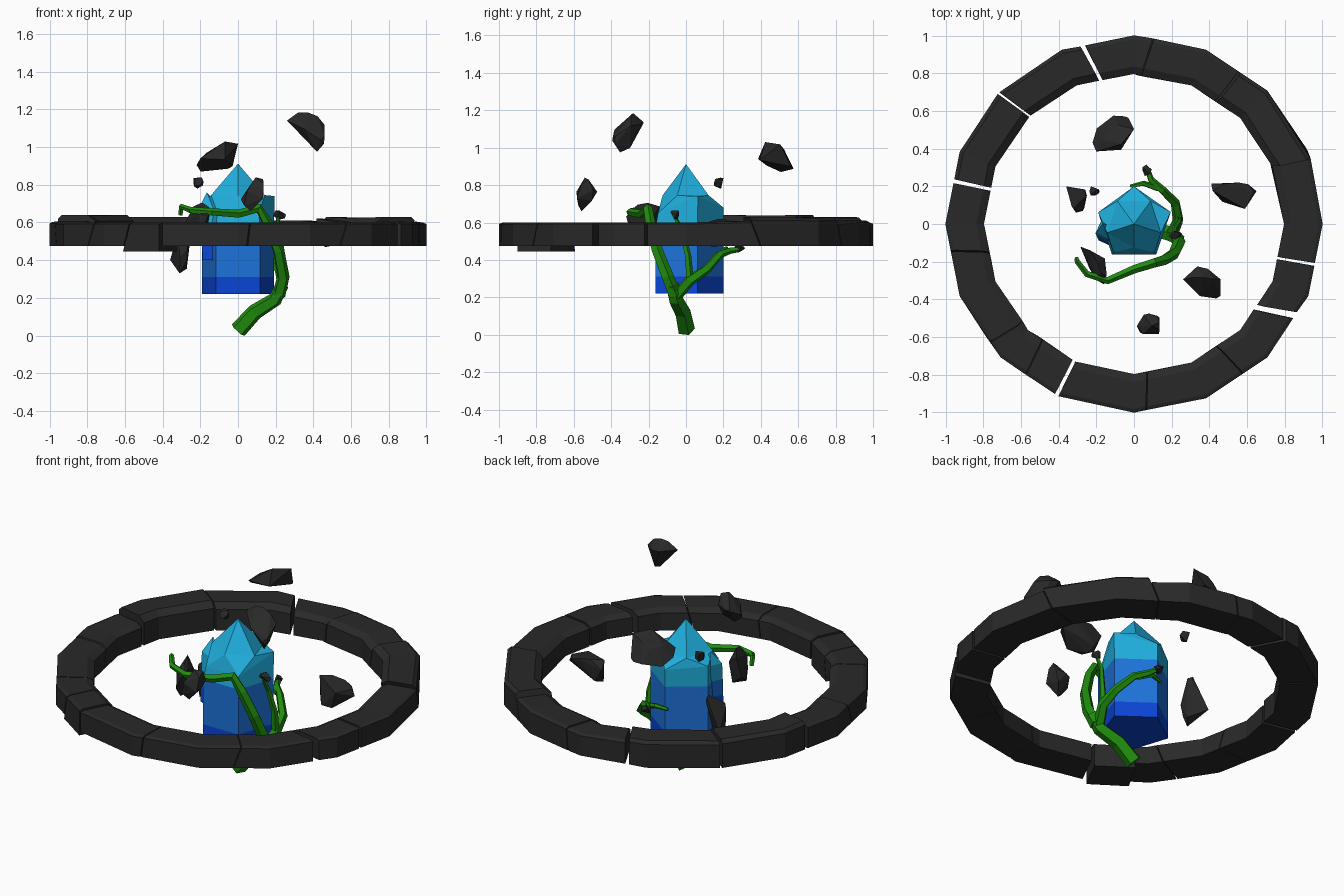
import bpy, bmesh, math, random
from mathutils import Vector

if "Cube" in bpy.data.objects:
    bpy.data.objects.remove(bpy.data.objects["Cube"])

def material(name, rgb):
    m = bpy.data.materials.new(name)
    m.diffuse_color = (*rgb, 1)
    m.use_nodes = True
    m.node_tree.nodes["Principled BSDF"].inputs["Base Color"].default_value = m.diffuse_color
    return m

STONE = material("dark stone", (0.022, 0.022, 0.022))
GREEN = material("vine green", (0.014, 0.26, 0.004))
CYAN = material("crystal cyan", (0.014, 0.42, 0.72))
BLUE = material("crystal blue", (0.012, 0.17, 0.70))
DEEP = material("crystal deep blue", (0.003, 0.06, 0.66))

def finish(bm, name, mats):
    bmesh.ops.recalc_face_normals(bm, faces=bm.faces)
    me = bpy.data.meshes.new(name)
    bm.to_mesh(me)
    bm.free()
    for m in mats:
        me.materials.append(m)
    ob = bpy.data.objects.new(name, me)
    bpy.context.collection.objects.link(ob)
    return ob

def loft(bm, rings, cap_start=True, cap_end=True):
    vs = [[bm.verts.new(p) for p in r] for r in rings]
    n = len(vs[0])
    for a, b in zip(vs, vs[1:]):
        for i in range(n):
            j = (i + 1) % n
            bm.faces.new((a[i], a[j], b[j], b[i]))
    if cap_start:
        bm.faces.new(vs[0][::-1])
    if cap_end:
        bm.faces.new(vs[-1])
    return vs

def polar(r, deg, z):
    a = math.radians(deg)
    return Vector((r * math.cos(a), r * math.sin(a), z))

def gon_radius(deg, r):
    # distance to the edge of a 16-sided outline
    d = deg % 22.5 - 11.25
    return r * math.cos(math.radians(11.25)) / math.cos(math.radians(d))

# Stone ring: wedges cut from a 16-sided outline with slanted ends
random.seed(4)
joints = [23, 57, 86, 104.5, 135, 166.5, 191, 219, 232, 246, 274, 304, 328, 347]
gaps = {104.5: 1.4, 135: 0.7, 166.5: 1.2, 246: 1.2, 328: 2.2, 347: 0.9}
top_lift = {23: 0.025, 104.5: 0.02, 135: 0.035, 166.5: 0.005}
base_drop = {232: 0.03}
skew = {j: (random.uniform(-3, 3), random.uniform(-3, 3) * (j not in gaps)) for j in joints}
skew[328] = (4, 0)
skew[246] = (-0.5, 0)
for k, a0 in enumerate(joints):
    nxt = joints[(k + 1) % len(joints)]
    a1 = nxt if nxt > a0 else nxt + 360
    lo, hi = a0 + gaps.get(a0, 0.35) / 2, a1 - gaps.get(nxt, 0.35) / 2
    angles = [lo] + [i * 22.5 for i in range(40) if lo + 3.5 < i * 22.5 < hi - 3.5] + [hi]
    rings = []
    for i, a in enumerate(angles):
        s = skew[a0] if i == 0 else skew[nxt] if i == len(angles) - 1 else (0, 0)
        up = top_lift.get(a0, 0) + random.uniform(-0.004, 0.012) * (a < 185 or a > 355)
        low = base_drop.get(a0, 0)
        ring = []
        for r, z in ((0.80, 0.475 - low), (1.005, 0.475 - low), (1.005, 0.592 + up * 0.7),
                     (0.985, 0.60 + up), (0.84, 0.60 + up), (0.80, 0.58 + up * 0.7)):
            aa = a + s[0] * (r - 0.9) / 0.1 * 0.6 + s[1] * (z - 0.54) / 0.06 * 0.6
            ring.append(polar(gon_radius(a, r) - 0.004, aa, z))
        rings.append(ring)
    bm = bmesh.new()
    loft(bm, rings)
    finish(bm, f"ring_stone_{k + 1}", [STONE])

# Main crystal: five-sided shaft with a ten-facet point
bm = bmesh.new()
base = [90 + 72 * i for i in range(5)]
shoulder = [(0.2, 0.68), (0.2, 0.70), (0.185, 0.65), (0.185, 0.65), (0.205, 0.74)]
rings = [[polar(0.2, a, z) for a in base] for z in (0.22, 0.31, 0.58)]
rings.append([polar(r, a, z) for a, (r, z) in zip(base, shoulder)])
vs = loft(bm, rings, True, False)
upper = [bm.verts.new(polar(r, a + 36, 0.745)) for a, r in zip(base, (.15, .15, .125, .15, .15))]
apex = bm.verts.new((0, 0, 0.912))
for i in range(5):
    j = (i + 1) % 5
    bm.faces.new((vs[-1][i], vs[-1][j], upper[i]))
    bm.faces.new((vs[-1][j], upper[j], upper[i]))
    bm.faces.new((upper[i], upper[j], apex))

def colour_by_height(bm, low, high):
    for f in bm.faces:
        z = f.calc_center_median().z
        f.material_index = 0 if z > high else 1 if z > low else 2

colour_by_height(bm, 0.31, 0.58)
finish(bm, "main_crystal", [CYAN, BLUE, DEEP])

# Small side crystal leaning on the left
bm = bmesh.new()
def shard(r, z, x, y):
    return [Vector((x, y, z)) + polar(r, 20 + 90 * i, 0) for i in range(4)]
vs = loft(bm, [shard(0.05, 0.40, -0.14, -0.07), shard(0.052, 0.48, -0.143, -0.06),
               shard(0.054, 0.58, -0.148, -0.045), shard(0.056, 0.68, -0.152, -0.03)],
          True, False)
tip = bm.verts.new((-0.165, 0.0, 0.76))
for i in range(4):
    bm.faces.new((vs[-1][i], vs[-1][(i + 1) % 4], tip))
colour_by_height(bm, 0.48, 0.58)
finish(bm, "side_crystal", [CYAN, BLUE, DEEP])

# Vines: tapered five-sided tubes along a path
def vine(name, path, r0, r1):
    pts = [Vector(p) for p in path]
    rings, side = [], None
    for i, p in enumerate(pts):
        d = (pts[min(i + 1, len(pts) - 1)] - pts[max(i - 1, 0)]).normalized()
        ref = side if side else Vector((0, 1, 0))
        side = (ref - d * ref.dot(d)).normalized()
        other = d.cross(side)
        r = r0 + (r1 - r0) * i / (len(pts) - 1)
        rings.append([p + (side * math.cos(t) + other * math.sin(t)) * r
                      for t in (math.tau * q / 5 for q in range(5))])
    bm = bmesh.new()
    loft(bm, rings)
    finish(bm, name, [GREEN])

vine("vine_trunk", [(0.0, 0.0, 0.028), (0.09, -0.02, 0.125), (0.195, -0.055, 0.19),
                    (0.235, -0.075, 0.27)], 0.048, 0.036)
vine("vine_front", [(0.215, -0.06, 0.21), (0.24, -0.10, 0.31), (0.215, -0.155, 0.45),
                    (0.16, -0.19, 0.59), (0.11, -0.205, 0.675), (0.0, -0.24, 0.645),
                    (-0.14, -0.30, 0.655), (-0.25, -0.265, 0.665), (-0.30, -0.20, 0.685),
                    (-0.305, -0.185, 0.64)], 0.037, 0.012)
vine("vine_back", [(0.2, -0.06, 0.20), (0.235, 0.02, 0.29), (0.22, 0.11, 0.35),
                   (0.15, 0.18, 0.43), (0.09, 0.235, 0.45), (0.075, 0.28, 0.455)], 0.034, 0.014)
vine("vine_back_tendril", [(0.13, 0.19, 0.43), (0.05, 0.215, 0.46), (-0.02, 0.20, 0.45)],
     0.02, 0.009)
vine("vine_side_tendril", [(0.235, 0.02, 0.29), (0.235, 0.01, 0.42), (0.215, -0.02, 0.55),
                           (0.21, -0.06, 0.63)], 0.022, 0.010)

# Floating rocks: faceted hulls, sheared by (z with x, z with y, y with x), fitted to a size
def rock(name, centre, size, lean, seed, count=13):
    random.seed(seed)
    pts = [Vector([random.gauss(0, 1) for _ in range(3)]).normalized() for _ in range(count)]
    for p in pts:
        p.y += lean[2] * p.x
        p.z += lean[0] * p.x + lean[1] * p.y
    lo = [min(p[i] for p in pts) for i in range(3)]
    hi = [max(p[i] for p in pts) for i in range(3)]
    bm = bmesh.new()
    for p in pts:
        bm.verts.new([centre[i] + size[i] * ((p[i] - lo[i]) / (hi[i] - lo[i]) - 0.5)
                      for i in range(3)])
    bmesh.ops.convex_hull(bm, input=bm.verts)
    loose = [v for v in bm.verts if not v.link_faces]
    bmesh.ops.delete(bm, geom=loose, context='VERTS')
    finish(bm, name, [STONE])

rocks = [
    ("floating_rock_high", (0.36, -0.31, 1.08), (0.20, 0.17, 0.21), (0, 0.4, -0.3)),
    ("floating_rock_back", (-0.11, 0.48, 0.95), (0.22, 0.19, 0.16), (0.9, -0.5, 0.4)),
    ("floating_rock_front", (0.075, -0.53, 0.75), (0.12, 0.11, 0.18), (0.2, 0.4, 0)),
    ("floating_pebble", (-0.21, 0.175, 0.81), (0.055, 0.05, 0.06), (0, 0, 0)),
    ("floating_rock_left", (-0.305, 0.13, 0.455), (0.11, 0.14, 0.25), (0.5, 0, -0.2)),
    ("floating_rock_right", (0.53, 0.15, 0.545), (0.24, 0.14, 0.15), (0, 0, 0)),
    ("vine_held_rock", (-0.215, -0.22, 0.60), (0.14, 0.20, 0.21), (0, 0, -0.8)),
    ("vine_pebble_side", (0.22, -0.06, 0.64), (0.07, 0.045, 0.05), (0, 0, 0)),
    ("vine_pebble_back", (0.07, 0.285, 0.46), (0.05, 0.06, 0.04), (0, 0, 0)),
]
for i, (name, c, s, lean) in enumerate(rocks):
    rock(name, c, s, lean, 20 + i)
